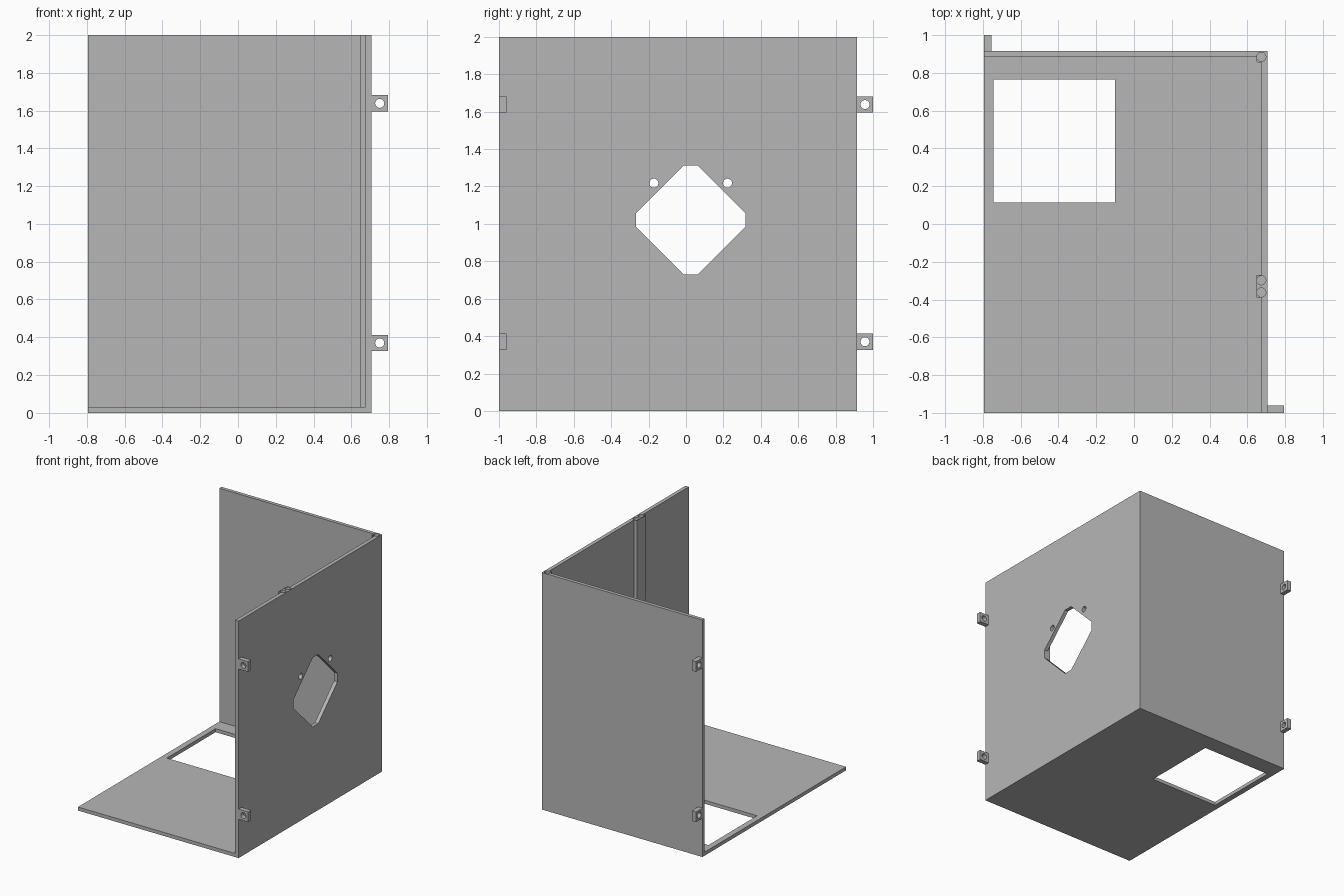
import bpy, bmesh, math
from mathutils import Vector, Matrix

cube = bpy.data.objects.get("Cube")
if cube:
    bpy.data.objects.remove(cube, do_unlink=True)

grey = bpy.data.materials.new("plain grey")
grey.use_nodes = True
grey.diffuse_color = (0.47, 0.47, 0.47, 1)
grey.node_tree.nodes["Principled BSDF"].inputs["Base Color"].default_value = grey.diffuse_color

# Overall limits of the enclosure
LEFT, RIGHT, FRONT, BACK, TOP = -0.794, 0.706, -1.0, 0.915, 2.0
THICK, HOLE_R = 0.03, 0.024
RIB_X = 0.648


def add_object(name, bm):
    bmesh.ops.recalc_face_normals(bm, faces=bm.faces)
    mesh = bpy.data.meshes.new(name)
    bm.to_mesh(mesh)
    bm.free()
    mesh.materials.append(grey)
    obj = bpy.data.objects.new(name, mesh)
    bpy.context.collection.objects.link(obj)
    return obj


def prism(name, points, offset):
    """Extrude a closed outline along an offset vector."""
    bm = bmesh.new()
    face = bm.faces.new([bm.verts.new(p) for p in points])
    result = bmesh.ops.extrude_face_region(bm, geom=[face])
    verts = [v for v in result["geom"] if isinstance(v, bmesh.types.BMVert)]
    bmesh.ops.translate(bm, verts=verts, vec=offset)
    return add_object(name, bm)


def box(name, low, high):
    (x0, y0, z0), (x1, y1, z1) = low, high
    outline = [(x0, y0, z0), (x1, y0, z0), (x1, y1, z0), (x0, y1, z0)]
    return prism(name, outline, (0, 0, z1 - z0))


def rod(center, axis, length):
    """Round cutter for a screw hole."""
    bm = bmesh.new()
    turn = Vector((0, 0, 1)).rotation_difference(Vector(axis)).to_matrix().to_4x4()
    bmesh.ops.create_cone(bm, cap_ends=True, segments=32, radius1=HOLE_R, radius2=HOLE_R,
                          depth=length, matrix=Matrix.Translation(center) @ turn)
    return add_object("hole_cutter", bm)


def cut(obj, cutters):
    """Subtract the cutters, bake the result and discard the cutters."""
    for cutter in cutters:
        cutter.hide_render = True
        mod = obj.modifiers.new("cut", "BOOLEAN")
        mod.operation, mod.solver, mod.object = "DIFFERENCE", "EXACT", cutter
    bpy.context.view_layer.update()
    baked = bpy.data.meshes.new_from_object(
        obj.evaluated_get(bpy.context.evaluated_depsgraph_get()))
    obj.modifiers.clear()
    obj.data = baked
    for cutter in cutters:
        bpy.data.objects.remove(cutter, do_unlink=True)


# Floor with a square opening
floor = box("floor_panel", (LEFT, FRONT, 0), (RIGHT, BACK, THICK))
cut(floor, [box("opening_cutter", (-0.745, 0.115, -0.1), (-0.1, 0.765, 0.1))])

# Back wall
box("back_panel", (LEFT, BACK - THICK, THICK), (RIB_X, BACK, TOP))

# Side wall, with its corner post and middle rib in one profile
inner = RIGHT - 0.032
profile = [(inner, FRONT), (RIGHT, FRONT), (RIGHT, BACK), (RIB_X, BACK),
           (RIB_X, 0.862), (RIB_X + 0.007, 0.855), (inner, 0.855),
           (inner, -0.27), (RIB_X, -0.27), (RIB_X, -0.39), (inner, -0.39)]
side = prism("side_panel", [(x, y, THICK) for x, y in profile], (0, 0, TOP - THICK))

# Eight-sided window, two screw holes beside it, and sockets in the top edge
cy, cz, reach, flat = 0.025, 1.021, 0.292, 0.037
window = [(flat, reach), (reach, flat), (reach, -flat), (flat, -reach),
          (-flat, -reach), (-reach, -flat), (-reach, flat), (-flat, reach)]
cutters = [prism("window_cutter", [(0.6, cy + y, cz + z) for y, z in window], (0.2, 0, 0))]
cutters += [rod((0.69, cy + s * 0.197, 1.218), (1, 0, 0), 0.2) for s in (-1, 1)]
cutters += [rod((inner, y, TOP), (0, 0, 1), 0.4) for y in (BACK - THICK, -0.298, -0.362)]
cut(side, cutters)

# Drilled mounting tabs, two on each free edge
for level, z in (("lower", 0.37), ("upper", 1.638)):
    tab = box("front_tab_" + level, (RIGHT, FRONT, z - 0.043), (-LEFT, FRONT + 0.04, z + 0.043))
    cut(tab, [rod((0.75, FRONT, z), (0, 1, 0), 0.2)])
    tab = box("back_tab_" + level, (LEFT, BACK, z - 0.043), (LEFT + 0.04, 1, z + 0.043))
    cut(tab, [rod((LEFT, 0.957, z), (1, 0, 0), 0.2)])

# Soften only the round hole walls
bpy.ops.object.select_all(action="DESELECT")
for obj in bpy.context.collection.objects:
    if obj.type == "MESH" and ("tab" in obj.name or obj is side or obj.name == "side_panel"):
        obj.select_set(True)
        bpy.context.view_layer.objects.active = obj
bpy.ops.object.shade_smooth_by_angle(angle=math.radians(30))
